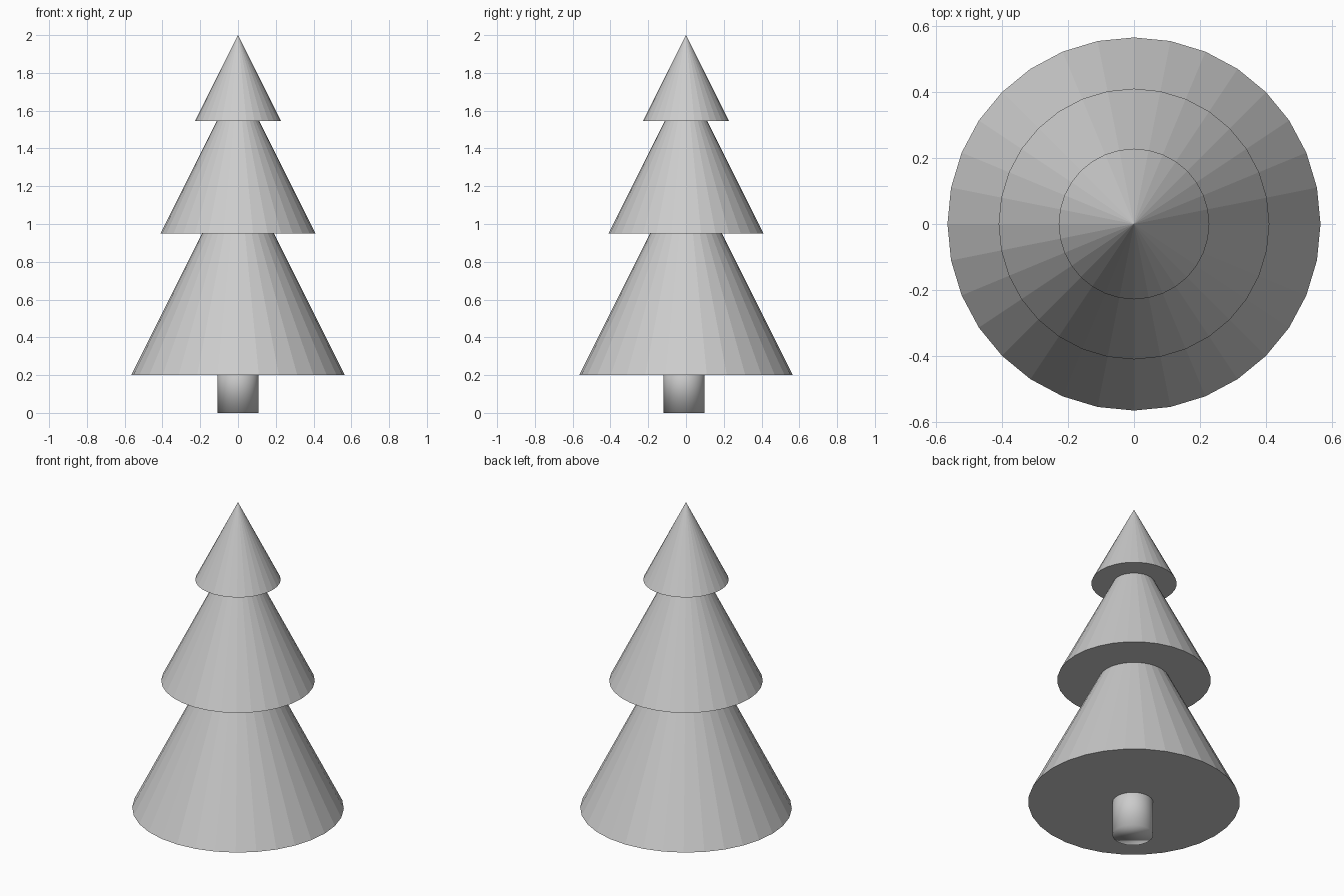
import bpy

if "Cube" in bpy.data.objects:
    bpy.data.objects.remove(bpy.data.objects["Cube"])

# Foliage tiers: (name, base radius, base z, tip z), all on the same slope
TIERS = [
    ("lower_branches", 0.565, 0.20, 1.33),
    ("middle_branches", 0.41, 0.95, 1.77),
    ("upper_branches", 0.228, 1.545, 2.0),
]


def add_tier(name, radius, base, tip):
    bpy.ops.mesh.primitive_cone_add(
        vertices=32, radius1=radius, radius2=0, depth=tip - base,
        location=(0, 0, (base + tip) / 2))
    bpy.context.object.name = name


for tier in TIERS:
    add_tier(*tier)

# Trunk: soft-shaded cylinder, slightly forward, running up into the lowest tier
TRUNK_TOP = 0.3
bpy.ops.mesh.primitive_cylinder_add(
    vertices=32, radius=0.109, depth=TRUNK_TOP,
    location=(0, -0.01, TRUNK_TOP / 2))
bpy.context.object.name = "trunk"
bpy.ops.object.shade_smooth()
